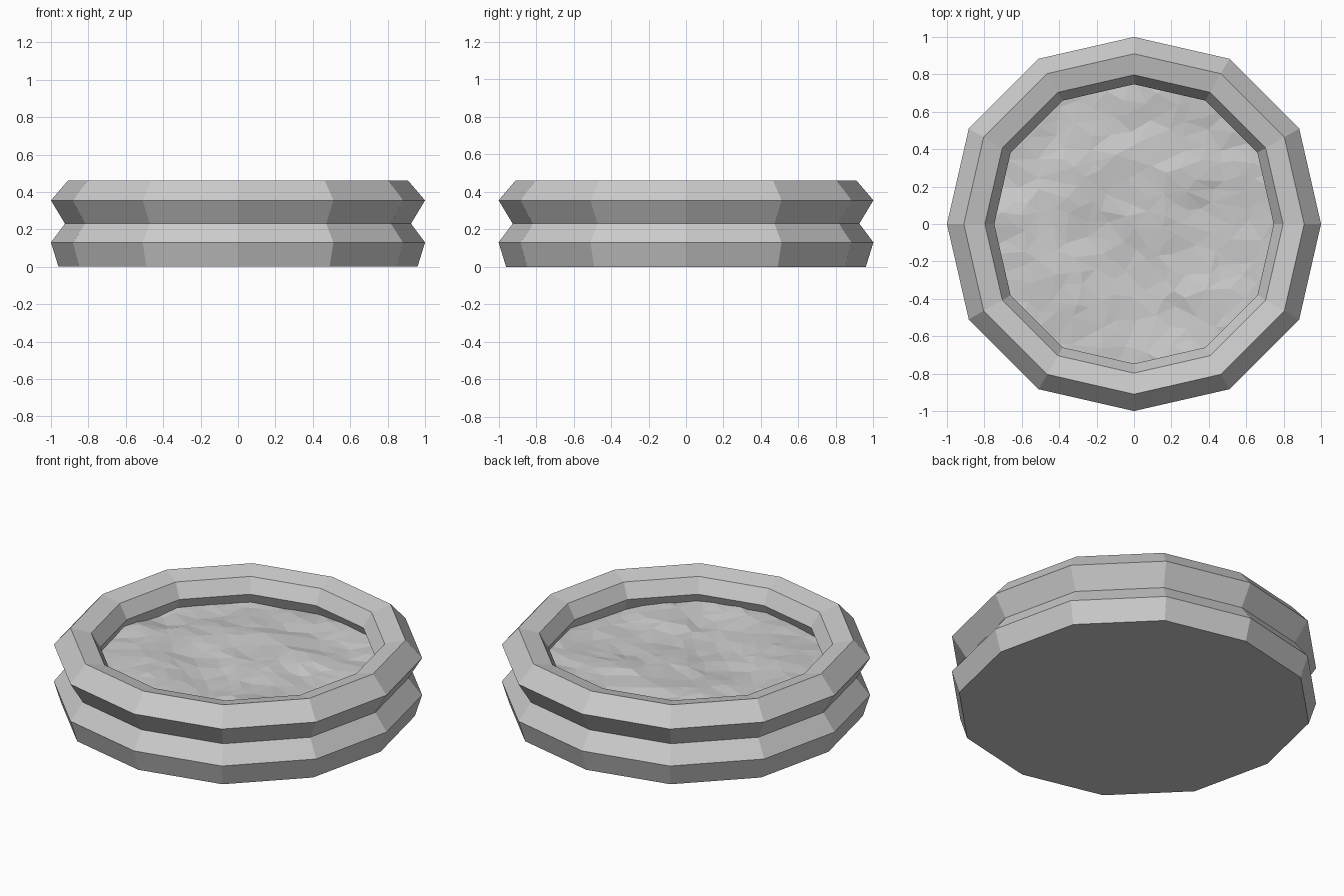
import bpy, bmesh, math, random
from mathutils import Vector, noise
from mathutils.geometry import delaunay_2d_cdt

random.seed(4)
cube = bpy.data.objects.get("Cube")
if cube:
    bpy.data.objects.remove(cube, do_unlink=True)

stone = bpy.data.materials.new("plain_grey")
stone.use_nodes = True
stone.diffuse_color = (0.6, 0.6, 0.6, 1)
stone.node_tree.nodes["Principled BSDF"].inputs["Base Color"].default_value = (0.6, 0.6, 0.6, 1)

SIDES = 12


def ring_point(i, r, z):
    # corners between the axes sit slightly further out
    a = math.tau * i / SIDES
    k = 1.0 if i % 3 == 0 else 1.02
    return Vector((r * k * math.cos(a), r * k * math.sin(a), z))


def add_object(name, bm):
    mesh = bpy.data.meshes.new(name)
    bm.to_mesh(mesh)
    bm.free()
    mesh.materials.append(stone)
    obj = bpy.data.objects.new(name, mesh)
    bpy.context.collection.objects.link(obj)
    return obj


# Basin: grooved outer wall, sloping rim and undercut inner wall
profile = [(0.96, 0), (1, 0.13), (0.925, 0.23), (1, 0.355), (0.91, 0.46),
           (0.797, 0.433), (0.747, 0.348), (0.79, 0.26), (0.79, 0.2)]
bm = bmesh.new()
rings = [[bm.verts.new(ring_point(i, r, z)) for i in range(SIDES)] for r, z in profile]
for low, high in zip(rings, rings[1:]):
    for i in range(SIDES):
        j = (i + 1) % SIDES
        bm.faces.new((low[i], low[j], high[j], high[i]))
bm.faces.new(rings[0][::-1])
add_object("basin", bm)

# Rippled surface: scattered points joined into uneven triangles
points = [ring_point(i / 3, 0.8, 0).xy for i in range(SIDES * 3)]
while len(points) < 230:
    p = Vector((random.uniform(-0.8, 0.8), random.uniform(-0.8, 0.8)))
    if p.length < 0.77 and all((p - q).length > 0.06 for q in points):
        points.append(p)
verts, _, faces = delaunay_2d_cdt(points, [], [], 0, 0.0001)[:3]
bm = bmesh.new()
surface = []
for v in verts:
    height = 0.285 + 0.035 * noise.noise(Vector((v.x * 2.5, v.y * 4, 0.3)))
    surface.append(bm.verts.new((v.x, v.y, height + random.uniform(-0.006, 0.006))))
for f in faces:
    bm.faces.new([surface[i] for i in f])
bmesh.ops.recalc_face_normals(bm, faces=bm.faces)
if sum(f.normal.z for f in bm.faces) < 0:
    bmesh.ops.reverse_faces(bm, faces=bm.faces)
add_object("rippled_surface", bm)
